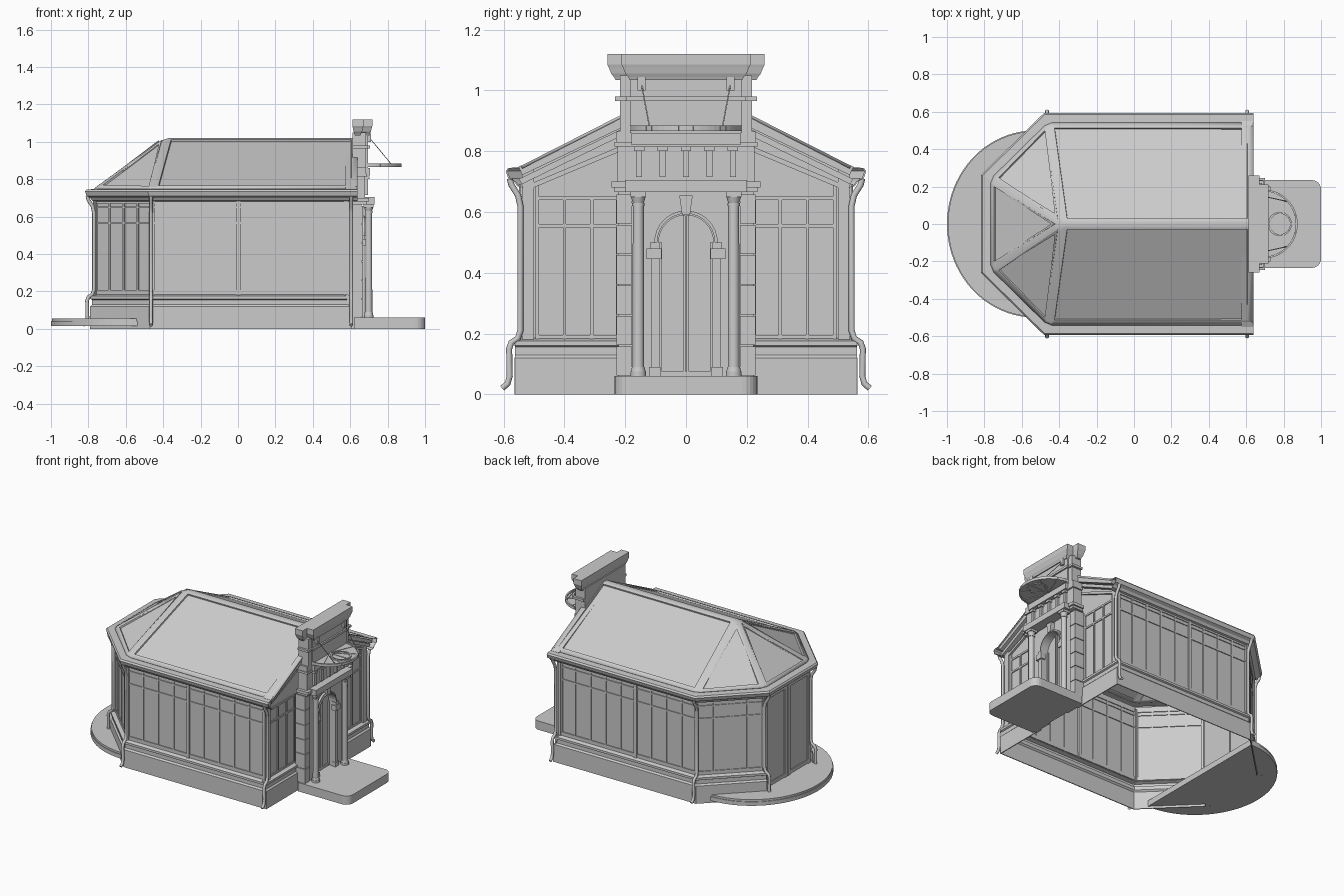
import bpy, bmesh, math
from mathutils import Vector, Matrix

cube = bpy.data.objects.get("Cube")
if cube:
    bpy.data.objects.remove(cube)

GREY = (0.6, 0.6, 0.6, 1)
mat = bpy.data.materials.new("light_grey")
mat.use_nodes = True
mat.diffuse_color = GREY
mat.node_tree.nodes["Principled BSDF"].inputs["Base Color"].default_value = GREY


def finish(name, bm, smooth=False, recalc=True):
    if recalc:
        bmesh.ops.recalc_face_normals(bm, faces=bm.faces)
    me = bpy.data.meshes.new(name)
    bm.to_mesh(me)
    bm.free()
    me.materials.append(mat)
    ob = bpy.data.objects.new(name, me)
    bpy.context.collection.objects.link(ob)
    if smooth:
        bpy.ops.object.select_all(action='DESELECT')
        ob.select_set(True)
        bpy.context.view_layer.objects.active = ob
        bpy.ops.object.shade_smooth_by_angle(angle=math.radians(40))
    return ob


def add_box(bm, x0, x1, y0, y1, z0, z1):
    m = Matrix.Translation(((x0 + x1) / 2, (y0 + y1) / 2, (z0 + z1) / 2))
    bmesh.ops.create_cube(bm, matrix=m @ Matrix.Diagonal((x1 - x0, y1 - y0, z1 - z0, 1)))


def add_bar(bm, a, b, width, depth, normal):
    """Rectangular bar from a to b, its depth along the given normal."""
    a, b = Vector(a), Vector(b)
    along, n = (b - a).normalized(), Vector(normal)
    m = Matrix((n * depth, along.cross(n) * width, b - a)).transposed().to_4x4()
    m.translation = (a + b) / 2
    bmesh.ops.create_cube(bm, matrix=m)


def prism(bm, pts, vec):
    """Extrude a planar outline along vec."""
    face = bm.faces.new([bm.verts.new(p) for p in pts])
    ext = bmesh.ops.extrude_face_region(bm, geom=[face], use_keep_orig=True)
    bmesh.ops.translate(bm, vec=vec, verts=[v for v in ext["geom"] if isinstance(v, bmesh.types.BMVert)])


# Plan outline of the hall, anticlockwise; edge 0 is the gable, edge 3 the rear door
PLAN = [(.61, -.565), (.61, .565), (-.47, .565), (-.79, .25), (-.79, -.25), (-.47, -.565)]


def plan(offset, gable_x=None):
    pts, out = [Vector(p) for p in PLAN], []
    for i, p in enumerate(pts):
        d0 = (p - pts[i - 1]).normalized()
        d1 = (pts[(i + 1) % 6] - p).normalized()
        n0, n1 = Vector((d0.y, -d0.x)), Vector((d1.y, -d1.x))
        q = p + (n0 + n1) * (offset / (1 + n0.dot(n1)))
        if gable_x is not None and i < 2:
            q.x = gable_x
        out.append(q)
    return out


def sweep(name, outer, skip=(), gable_x=None):
    """Run a thin moulding with an (offset, z) face profile round the plan, capped beside skipped edges."""
    profile = outer + [(o - .006, z) for o, z in reversed(outer)]
    bm = bmesh.new()
    rings = [[bm.verts.new((p.x, p.y, z)) for p in plan(o, gable_x)] for o, z in profile]
    k = len(rings)
    for e in range(6):
        f = (e + 1) % 6
        if e in skip:
            bm.faces.new([r[e] for r in rings])
            bm.faces.new([r[f] for r in rings])
            continue
        for j in range(k):
            a, b = rings[j], rings[(j + 1) % k]
            bm.faces.new((a[e], a[f], b[f], b[e]))
    return finish(name, bm)


# Hall walls; the gable side of the plinth is left open behind the portal
PLINTH = [(0, 0), (0, .12), (-.01, .13), (-.01, .155), (0, .16), (0, .175), (-.03, .185)]
sweep("plinth", PLINTH, skip=(0, 3))
bm = bmesh.new()
for s in (-1, 1):
    prism(bm, [(.61 + o, s * .2, z) for o, z in PLINTH + [(-.036, .185), (-.016, .12), (-.006, 0)]], (0, s * .362, 0))
finish("gable_plinth", bm)
sweep("glazing", [(-.03, .18), (-.03, .71)], skip=(0, 3))
sweep("gutter", [(-.03, .68), (-.01, .685), (0, .7), (.02, .71), (.028, .735),
                 (.02, .745), (-.035, .748)], skip=(0,), gable_x=.64)

# Window bars: posts, mullions and transoms on each glazed side
bm = bmesh.new()
ring = plan(-.033)
for e, panes, post in ((1, 9, 5), (2, 4, 0), (4, 4, 0), (5, 9, 4)):
    a, b = ring[e], ring[(e + 1) % 6]
    d = (b - a).normalized()
    n = (d.y, -d.x, 0)
    for i in range(panes + 1):
        p = a.lerp(b, i / panes)
        heavy = i in (0, post, panes)
        add_bar(bm, (*p, .18), (*p, .69), .02 if heavy else .01, .03 if heavy else .018, n)
    for z, w in ((.195, .025), (.565, .01), (.65, .01), (.68, .02)):
        add_bar(bm, (*a, z), (*b, z), w, .018, n)
for s in (-1, 1):
    x = .578
    for y in (.225, .31, .4, .49):
        add_bar(bm, (x, s * y, .18), (x, s * y, .69 if y > .45 else .65), .011, .018, (1, 0, 0))
    for z in (.19, .555, .645):
        add_bar(bm, (x, s * .22, z), (x, s * .495, z), .012, .018, (1, 0, 0))
    add_bar(bm, (x, s * .52, .18), (x, s * .52, .74), .04, .04, (1, 0, 0))
    add_bar(bm, (x, s * .51, .685), (x, s * .2, .815), .016, .035, (1, 0, 0))
finish("window_bars", bm)

# Gable wall either side of the portal, and sloping bargeboards
bm = bmesh.new()
for s in (-1, 1):
    prism(bm, [(.575, s * y, z) for y, z in ((.18, .18), (.535, .18), (.535, .74), (0, 1), (0, .7), (.18, .7))],
          (.006, 0, 0))
    add_bar(bm, (.605, s * .545, .735), (.605, 0, .995), .03, .06, (1, 0, 0))
    add_bar(bm, (.595, s * .545, .7), (.595, 0, .965), .02, .04, (1, 0, 0))
finish("gable", bm)

# Rear double door
bm = bmesh.new()
add_box(bm, -.762, -.755, -.25, .25, .04, .7)
for y in (-.235, -.015, .015, .235):
    add_box(bm, -.77, -.75, y - .014, y + .014, .055, .69)
for z in (.07, .67):
    add_box(bm, -.768, -.75, -.235, .235, z - .012, z + .012)
finish("rear_door", bm)

# Roof with sunken panels and softened ridge and hips
bm = bmesh.new()
eave = [bm.verts.new((p.x, p.y, .752)) for p in plan(-.022, .64)]
apex, ridge_end = bm.verts.new((-.39, 0, 1.028)), bm.verts.new((.64, 0, 1.028))
bm.faces.new((eave[1], eave[2], apex, ridge_end))
bm.faces.new((eave[5], eave[0], ridge_end, apex))
for i in (2, 3, 4):
    bm.faces.new((eave[i], eave[i + 1], apex))
folds = list(apex.link_edges)
panels = bm.faces[:]
bm.normal_update()
bmesh.ops.inset_individual(bm, faces=panels, thickness=.048, depth=0)
bmesh.ops.inset_individual(bm, faces=panels, thickness=.003, depth=-.01)
bmesh.ops.bevel(bm, geom=folds, offset=.025, segments=3, profile=.5, affect='EDGES')
roof = finish("roof", bm, smooth=True, recalc=False)
mod = roof.modifiers.new("thickness", 'SOLIDIFY')
mod.thickness, mod.offset = .01, -1

# Rainwater pipes
curve = bpy.data.curves.new("downpipes", 'CURVE')
curve.dimensions, curve.bevel_depth, curve.bevel_resolution = '3D', .01, 2
curve.use_fill_caps = True
curve.materials.append(mat)
DROP = [(.015, .71), (.01, .69), (-.012, .655), (-.02, .62), (-.02, .21), (-.012, .185),
        (.01, .17), (.017, .15), (.015, .06), (.022, .035), (.04, .02)]
for s in (-1, 1):
    for x, y, nx, ny in ((.605, s * .565, 0, s), (-.465, s * .565, 0, s), (-.79, s * .25, -1, 0)):
        sp = curve.splines.new('POLY')
        sp.points.add(len(DROP) - 1)
        for pt, (o, z) in zip(sp.points, DROP):
            pt.co = (x + nx * o, y + ny * o, z, 1)
        sp.use_smooth = True
bpy.context.collection.objects.link(bpy.data.objects.new("downpipes", curve))

# Portal wall with arched opening
ARCH_R, SPRING = .09, .5
arc = [(ARCH_R * math.cos(math.pi * i / 16), SPRING + ARCH_R * math.sin(math.pi * i / 16)) for i in range(17)]
bm = bmesh.new()
outline = [(-.19, 0), (-.19, .68), (.19, .68), (.19, 0), (ARCH_R, 0)] + arc + [(-ARCH_R, 0)]
prism(bm, [(.61, y, z) for y, z in outline], (.05, 0, 0))
finish("portal_wall", bm)

# Rusticated piers
bm = bmesh.new()
for s in (-1, 1):
    add_box(bm, .6, .66, *sorted((s * .178, s * .222)), 0, .68)
    for i in range(6):
        add_box(bm, .595, .668, *sorted((s * .178, s * .229)), .062 + i * .1, .158 + i * .1)
finish("portal_piers", bm)

# Arch moulding, imposts, door pilasters and keystone
bm = bmesh.new()
for scale, x in ((1.16, .675), (1.07, .682)):
    outer = [(y * scale, SPRING + (z - SPRING) * scale) for y, z in reversed(arc)]
    prism(bm, [(.65, y, z) for y, z in arc + outer], (x - .65, 0, 0))
for s in (-1, 1):
    for y0, y1, z0, z1, x in ((.088, .115, .06, .45, .675), (.08, .13, .445, .48, .685),
                              (.086, .118, .48, .5, .68), (.084, .122, .06, .09, .68)):
        add_box(bm, .65, x, *sorted((s * y0, s * y1)), z0, z1)
prism(bm, [(.65, y, z) for y, z in ((-.013, .59), (.013, .59), (.022, .655), (-.022, .655))], (.04, 0, 0))
finish("arch_moulding", bm)

# Entrance door
bm = bmesh.new()
prism(bm, [(.615, y, z) for y, z in [(ARCH_R, .05)] + arc + [(-ARCH_R, .05)]], (.008, 0, 0))
for y in (-.083, -.006, .006, .083):
    add_box(bm, .615, .632, y - .004, y + .004, .06, .5 if abs(y) > .05 else .588)
add_box(bm, .615, .63, -.085, .085, .06, .075)
finish("entrance_door", bm)

# Columns
bm = bmesh.new()
for s in (-1, 1):
    for r0, r1, z0, z1 in ((.026, .026, .06, .075), (.024, .021, .075, .09), (.019, .018, .09, .62),
                           (.021, .021, .62, .63), (.018, .026, .63, .655)):
        bmesh.ops.create_cone(bm, cap_ends=True, segments=20, radius1=r0, radius2=r1, depth=z1 - z0,
                              matrix=Matrix.Translation((.699, s * .157, (z0 + z1) / 2)))
    add_box(bm, .67, .725, s * .157 - .026, s * .157 + .026, .65, .668)
finish("columns", bm, smooth=True)

# Upper storey: stacked tiers as (half width, front x, bottom, top)
bm = bmesh.new()
for half, front, z0, z1 in ((.235, .69, .665, .68), (.245, .7, .68, .7), (.2, .73, .665, .705),
                            (.225, .68, .7, .82), (.235, .69, .815, .83), (.23, .685, .83, .865),
                            (.18, .705, .82, .86), (.218, .685, .86, 1.05), (.185, .695, .86, 1.05),
                            (.233, .695, .965, .98), (.195, .705, .965, .98)):
    add_box(bm, .612, front, -half, half, z0, z1)
for half, back, front in ((.232, .625, .655), (.185, .625, .702)):
    rings = [[bm.verts.new((x, y, z)) for x, y in ((back - g * .5, -half - g), (front + g * .6, -half - g),
                                                   (front + g * .6, half + g), (back - g * .5, half + g))]
             for g, z in ((0, 1.035), (.006, 1.045), (.014, 1.055), (.022, 1.075), (.027, 1.085), (.027, 1.12))]
    bm.faces.new(rings[0])
    bm.faces.new(rings[-1])
    for a, b in zip(rings, rings[1:]):
        for i in range(4):
            bm.faces.new((a[i], a[(i + 1) % 4], b[(i + 1) % 4], b[i]))
# Frieze pilasters
for i in range(-2, 3):
    y = i * .077
    add_box(bm, .67, .695, y - .01, y + .01, .715, .8)
    add_box(bm, .67, .703, y - .017, y + .017, .8, .815)
finish("portal_upper_storey", bm)

# Glazed canopy with ribs, ring and hanging rods
bm = bmesh.new()
rim = [(.69 + .18 * math.sin(math.pi * i / 24), -.18 * math.cos(math.pi * i / 24)) for i in range(25)]
prism(bm, [(x, y, .87) for x, y in rim], (0, 0, .005))
hub = [(.78 + .06 * math.cos(math.pi * i / 10), .06 * math.sin(math.pi * i / 10)) for i in range(21)]
for path in (rim, hub):
    for p, q in zip(path, path[1:]):
        add_bar(bm, (*p, .875), (*q, .875), .01, .018, (0, 0, 1))
for i in (3, 8, 12, 16, 21):
    add_bar(bm, (.69, 0, .872), (*rim[i], .872), .006, .012, (0, 0, 1))
for s in (-1, 1):
    add_box(bm, .69, .71, s * .147 - .013, s * .147 + .013, 1.0, 1.045)
    add_bar(bm, (.7, s * .147, 1.025), (.82, s * .12, .88), .004, .004, (0, 1, 0))
finish("canopy", bm)

# Front step with rounded corners
bm = bmesh.new()
pts = [(.62, -.235)]
for s in (-1, 1):
    for i in range(7):
        t = math.radians(15 * i - (90 if s < 0 else 0))
        pts.append((.95 + .05 * math.cos(t), s * .185 + .05 * math.sin(t)))
pts.append((.62, .235))
prism(bm, [(x, y, 0) for x, y in pts], (0, 0, .06))
finish("front_step", bm)

# Rear half-round terrace in two thin layers
bm = bmesh.new()
for r, z0, z1 in ((.5, .015, .042), (.495, .042, .055)):
    half = [(-.53 - (r - .03) * math.sin(math.pi * i / 40), r * math.cos(math.pi * i / 40)) for i in range(41)]
    prism(bm, [(x, y, z0) for x, y in half], (0, 0, z1 - z0))
finish("rear_terrace", bm)
